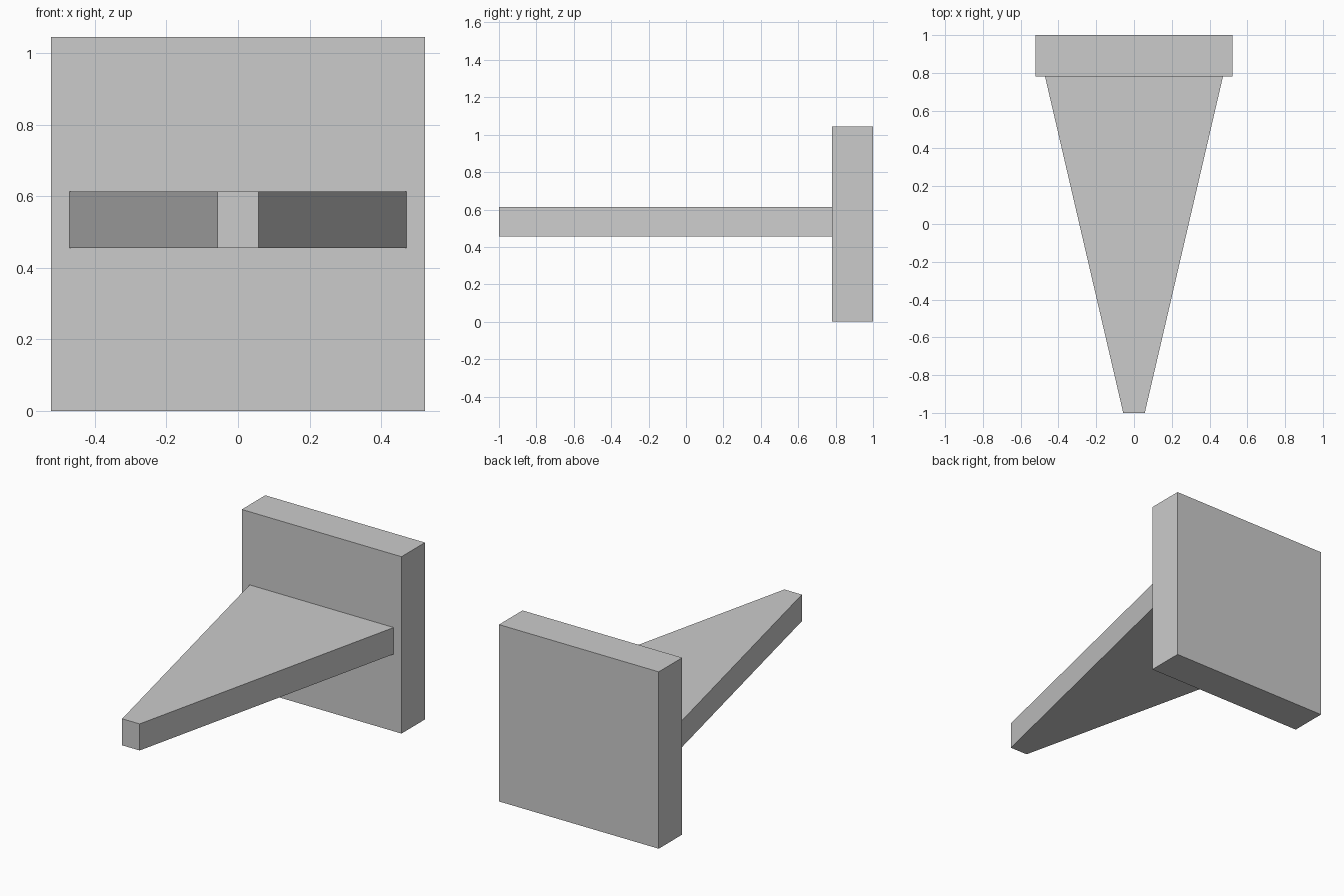
import bpy, bmesh

if "Cube" in bpy.data.objects:
    bpy.data.objects.remove(bpy.data.objects["Cube"])


def prism(name, outline, z0, z1):
    """Extrude a counter-clockwise xy outline from z0 up to z1."""
    mesh = bpy.data.meshes.new(name)
    bm = bmesh.new()
    base = bm.faces.new([bm.verts.new((x, y, z0)) for x, y in outline])
    ext = bmesh.ops.extrude_face_region(bm, geom=[base], use_keep_orig=True)
    top = [g for g in ext["geom"] if isinstance(g, bmesh.types.BMVert)]
    bmesh.ops.translate(bm, verts=top, vec=(0, 0, z1 - z0))
    bmesh.ops.recalc_face_normals(bm, faces=bm.faces)
    bm.to_mesh(mesh)
    bm.free()
    obj = bpy.data.objects.new(name, mesh)
    bpy.context.collection.objects.link(obj)
    return obj


def trapezoid(y0, half0, y1, half1):
    return [(-half0, y0), (half0, y0), (half1, y1), (-half1, y1)]


# Upright square plate at the back
prism("back_plate", trapezoid(0.781, 0.522, 1.0, 0.522), 0.0, 1.045)

# Flat tapered arm reaching forward from the plate
prism("tapered_arm", trapezoid(-1.0, 0.057, 0.781, 0.471), 0.456, 0.613)
